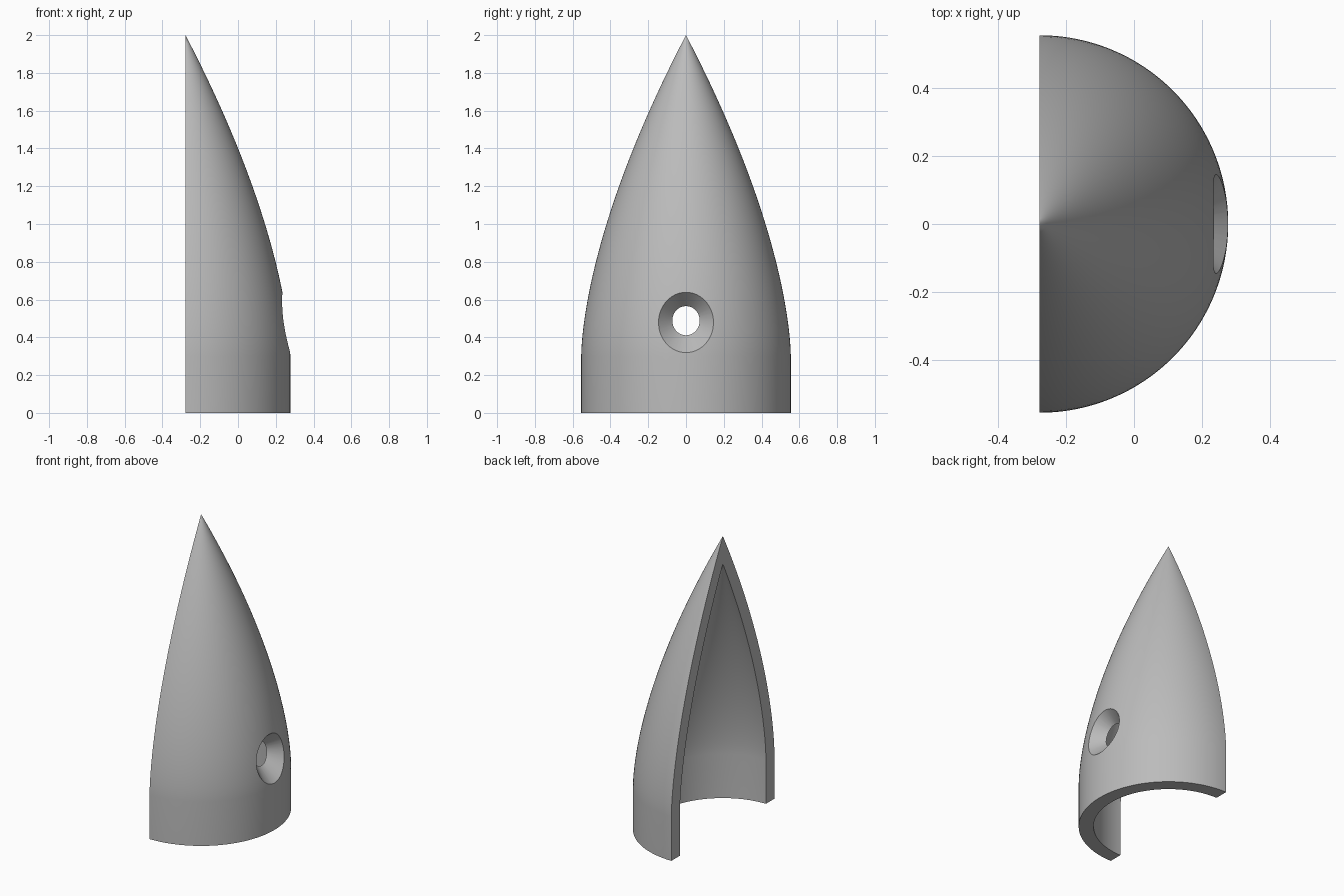
import bpy, bmesh, math
from mathutils import Matrix, Vector

if "Cube" in bpy.data.objects:
    bpy.data.objects.remove(bpy.data.objects["Cube"], do_unlink=True)

AXIS_X = -0.278      # the cut plane holds the axis of the cone
SKIRT = 0.3          # height of the straight lower band
STEPS = 40

grey = bpy.data.materials.new("plain grey")
grey.use_nodes = True
colour = (0.5, 0.5, 0.5, 1)
grey.diffuse_color = colour
grey.node_tree.nodes["Principled BSDF"].inputs["Base Color"].default_value = colour


def curve(radius, tip):
    """Profile from the bottom edge up to the pointed tip."""
    points = [(radius, 0)]
    for i in range(STEPS + 1):
        t = i / STEPS
        points.append((radius * (1 - t ** 1.6), SKIRT + t * (tip - SKIRT)))
    return points


def make_object(name, bm):
    bmesh.ops.recalc_face_normals(bm, faces=bm.faces)
    mesh = bpy.data.meshes.new(name)
    bm.to_mesh(mesh)
    bm.free()
    mesh.materials.append(grey)
    obj = bpy.data.objects.new(name, mesh)
    bpy.context.collection.objects.link(obj)
    return obj


# Half shell: closed wall section swept through half a turn
bm = bmesh.new()
section = curve(0.555, 2.0) + curve(0.463, 1.81)[::-1]
verts = [bm.verts.new((AXIS_X, -r, z)) for r, z in section]
face = bm.faces.new(verts)
bmesh.ops.spin(bm, geom=[face] + face.edges[:] + verts, cent=(AXIS_X, 0, 0),
               axis=(0, 0, 1), angle=math.pi, steps=96, use_duplicate=False)
bmesh.ops.remove_doubles(bm, verts=bm.verts, dist=0.0001)
shell = make_object("half_nose_cone", bm)

# Countersunk hole through the wall, widening outwards
bm = bmesh.new()
start, end, slope = 0.1, 0.4, 0.93
placing = (Matrix.Translation(Vector(((start + end) / 2, 0, 0.498)))
           @ Matrix.Rotation(math.pi / 2, 4, "Y"))
bmesh.ops.create_cone(bm, cap_ends=True, segments=64,
                      radius1=0.08 + slope * (start - 0.17),
                      radius2=0.08 + slope * (end - 0.17),
                      depth=end - start, matrix=placing)
cutter = make_object("hole_cutter", bm)
cutter.hide_render = True

cut = shell.modifiers.new("countersunk hole", "BOOLEAN")
cut.operation = "DIFFERENCE"
cut.solver = "EXACT"
cut.object = cutter
bpy.context.view_layer.objects.active = shell
shell.select_set(True)
bpy.ops.object.modifier_apply(modifier=cut.name)
bpy.data.objects.remove(cutter, do_unlink=True)

# Smooth walls with crisp rims
bpy.ops.object.shade_smooth_by_angle(angle=math.radians(30))
